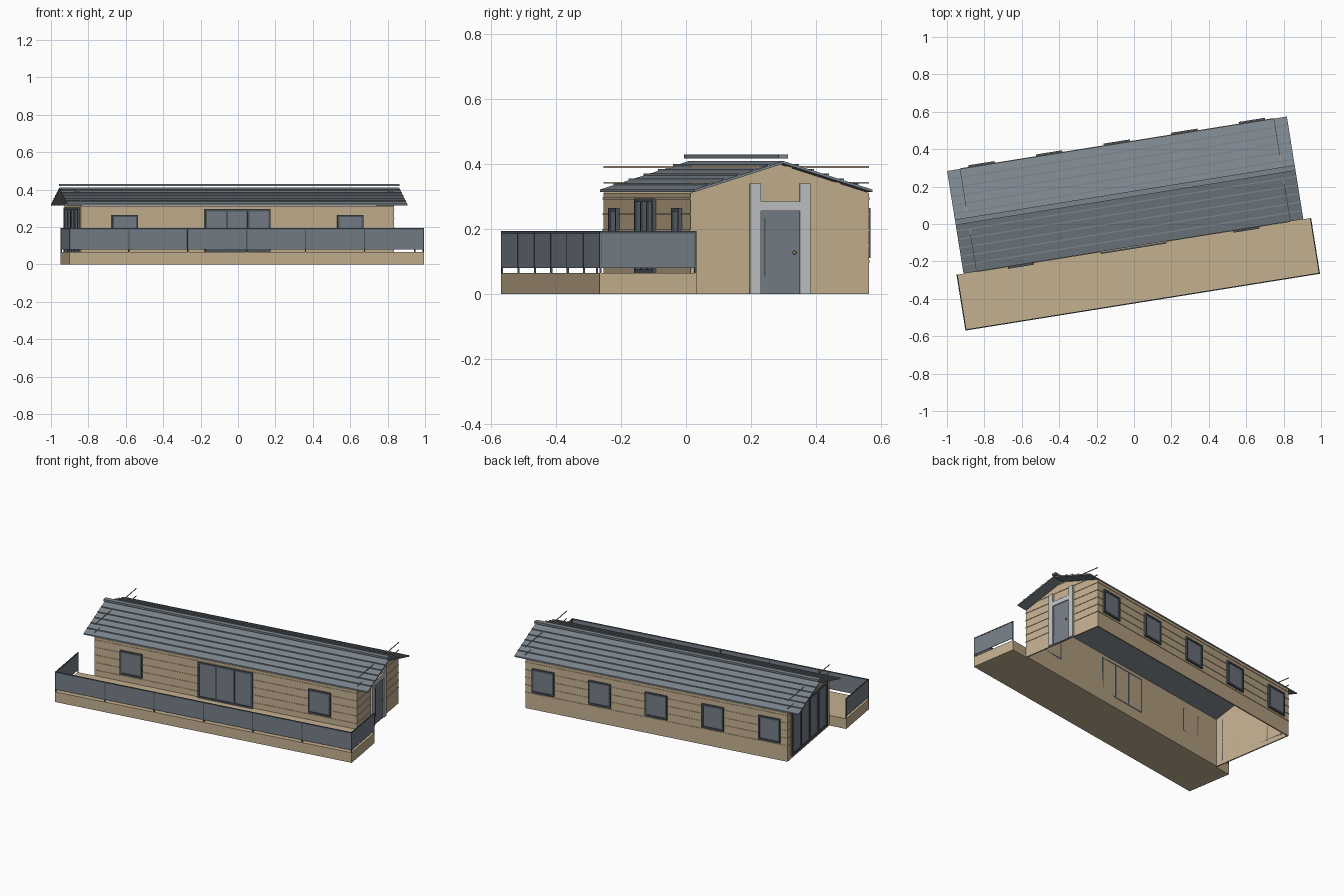
import bpy, bmesh, math
from mathutils import Matrix

if "Cube" in bpy.data.objects:
    bpy.data.objects.remove(bpy.data.objects["Cube"])

TURN = Matrix.Rotation(math.radians(9.1), 4, 'Z')   # whole house sits turned on the plot


def material(name, rgb):
    m = bpy.data.materials.new(name)
    m.use_nodes = True
    lin = [((c / 255 + 0.055) / 1.055) ** 2.4 for c in rgb] + [1]
    m.diffuse_color = lin
    m.node_tree.nodes["Principled BSDF"].inputs["Base Color"].default_value = lin
    return m


TAN = material("tan timber", (196, 176, 144))
SLATE = material("slate roof", (124, 134, 142))
FRAME = material("charcoal frame", (78, 85, 92))
GLASS = material("grey glass", (118, 126, 136))
LIGHT = material("light grey trim", (192, 194, 198))
BRASS = material("brass", (160, 140, 90))


def finish(name, bm, mat):
    bmesh.ops.recalc_face_normals(bm, faces=bm.faces)
    me = bpy.data.meshes.new(name)
    bm.to_mesh(me)
    bm.free()
    me.materials.append(mat)
    ob = bpy.data.objects.new(name, me)
    ob.matrix_world = TURN
    bpy.context.collection.objects.link(ob)
    return ob


def add_box(bm, u, v, z):
    """Box between the pairs of limits u (length), v (depth) and z."""
    mid = [(a + b) / 2 for a, b in (u, v, z)]
    size = [abs(b - a) for a, b in (u, v, z)]
    m = Matrix.Translation(mid) @ Matrix.Diagonal((*size, 1))
    bmesh.ops.create_cube(bm, size=1, matrix=m)


def boxes(name, mat, *specs):
    bm = bmesh.new()
    for s in specs:
        add_box(bm, *s)
    return finish(name, bm, mat)


def prism(name, mat, profile, u0, u1):
    """Extrude a (v, z) profile along the length."""
    bm = bmesh.new()
    f = bm.faces.new([bm.verts.new((u0, v, z)) for v, z in profile])
    ext = bmesh.ops.extrude_face_region(bm, geom=[f])
    verts = [g for g in ext["geom"] if isinstance(g, bmesh.types.BMVert)]
    bmesh.ops.translate(bm, verts=verts, vec=(u1 - u0, 0, 0))
    return finish(name, bm, mat)


# Main dimensions
U0, U1, UC = -0.87, 0.826, -0.022
V0, V1, VC = -0.118, 0.438, 0.16
EAVE, PEAK, T = 0.312, 0.4, 0.008
DECK = 0.065

# Walls: hollow shell without a floor
for label, va, vb in (("front", V0, V0 + T), ("back", V1 - T, V1)):
    boxes(label + "_wall", TAN, ((U0, U1), (va, vb), (0, EAVE)))
gable = [(V0, 0), (V1, 0), (V1, EAVE), (VC, PEAK), (V0, EAVE)]
prism("right_gable_wall", TAN, gable, U0, U0 + T)
prism("left_gable_wall", TAN, gable, U1 - T, U1)

# Cladding battens, the upper gable ones run on past the roof
P = 0.003
for i in range(7):
    z = (0.098 + i * 0.0485, 0.103 + i * 0.0485)
    sides = [((U0 - P, U0), (V0, V1), z), ((U1, U1 + P), (V0, V1), z)]
    if z[1] < EAVE:
        sides += [((U0, U1), (V0 - P, V0), z), ((U0, U1), (V1, V1 + P), z)]
    boxes("cladding_batten", TAN, *sides)

# Roof slabs with lengthwise ribs
RU = (-0.942, 0.898)
prism("roof", SLATE, [(V0, 0.314), (VC, 0.402), (V1, 0.314),
                      (V1, 0.322), (VC, 0.41), (V0, 0.322)], *RU)
slope = (0.41 - 0.322) / (VC - V0)
ribs = []
for side in (-1, 1):
    for i in range(1, 6):
        d = i * (VC - V0) / 6
        z = 0.41 - slope * d
        ribs.append((RU, (VC + side * d - 0.003, VC + side * d + 0.003), (z - 0.004, z + 0.005)))
boxes("roof_ribs", SLATE, *ribs)
boxes("ridge_cap", SLATE, (RU, (VC - 0.015, VC + 0.015), (0.418, 0.43)))


def wall_limits(wall, a, out, inn):
    """Limits for a part spanning a on a wall, from depth inn to out beyond its face."""
    return {"front": (a, (V0 - out, V0 - inn)), "back": (a, (V1 + inn, V1 + out)),
            "right": ((U0 - out, U0 - inn), a), "left": ((U1 + inn, U1 + out), a)}[wall]


def glazing(name, wall, centre, width, z, panes, bar=0.011):
    a0, a1 = centre - width / 2, centre + width / 2
    pane = (a1 - a0 - bar) / panes
    frame = [(*wall_limits(wall, (a0, a1), 0.012, -T), e)
             for e in ((z[0], z[0] + bar), (z[1] - bar, z[1]))]
    for i in range(panes + 1):
        p = a0 + i * pane
        frame.append((*wall_limits(wall, (p, p + bar), 0.012, -T), z))
    boxes(name + "_frame", FRAME, *frame)
    boxes(name + "_glass", GLASS, (*wall_limits(wall, (a0 + 0.004, a1 - 0.004), 0.007, 0),
                                   (z[0] + 0.004, z[1] - 0.004)))


# Windows and glazed doors
SILL = (0.112, 0.265)
for s in (-1, 1):
    glazing("front_window", "front", UC + s * 0.61, 0.142, SILL, 1)
glazing("sliding_door", "front", UC, 0.355, (DECK, 0.295), 3)
for i in range(-2, 3):
    glazing("back_window", "back", UC + i * 0.366, 0.142, SILL, 1)
glazing("gable_glazing", "right", VC, 0.47, (0.02, 0.305), 4, 0.014)

# Entrance door in its light surround
surround = [(*wall_limits("left", (VC + s * 0.061, VC + s * 0.094), 0.012, 0), (0, 0.34))
            for s in (-1, 1)]
surround.append((*wall_limits("left", (VC - 0.061, VC + 0.061), 0.012, 0), (0.256, 0.285)))
boxes("door_surround", LIGHT, *surround)
boxes("entrance_door", GLASS, (*wall_limits("left", (VC - 0.061, VC + 0.061), 0.006, 0), (0, 0.256)))
boxes("door_pull", FRAME, (*wall_limits("left", (VC - 0.05, VC - 0.046), 0.01, 0), (0.055, 0.235)))
bm = bmesh.new()
bmesh.ops.create_uvsphere(bm, u_segments=12, v_segments=8, radius=0.006,
                          matrix=Matrix.Translation((U1 + 0.013, VC + 0.044, 0.128)))
finish("door_knob", bm, BRASS)

# Deck with glass balustrade on three sides
D0, D1, DF = -0.98, 0.94, -0.42
boxes("deck", TAN, ((D0, D1), (DF, V0), (0, DECK)))
R = 0.006
PZ, RZ = (0.08, 0.187), (0.187, 0.194)
boxes("balustrade_glass", GLASS,
      ((D0, D1), (DF + 0.001, DF + 0.004), PZ),
      ((D0 + 0.001, D0 + 0.004), (DF, V0), PZ),
      ((D1 - 0.004, D1 - 0.001), (DF, V0), PZ))
boxes("balustrade_rail", FRAME,
      ((D0, D1), (DF, DF + R), RZ), ((D0, D0 + R), (DF, V0), RZ), ((D1 - R, D1), (DF, V0), RZ))
step = (D1 - D0 - R) / 6
posts = [((D0 + i * step, D0 + i * step + R), (DF, DF + R), (DECK, RZ[0])) for i in range(7)]
posts += [((u, u + R), (V0 - R, V0), (DECK, RZ[0])) for u in (D0, D1 - R)]
boxes("balustrade_posts", FRAME, *posts)
